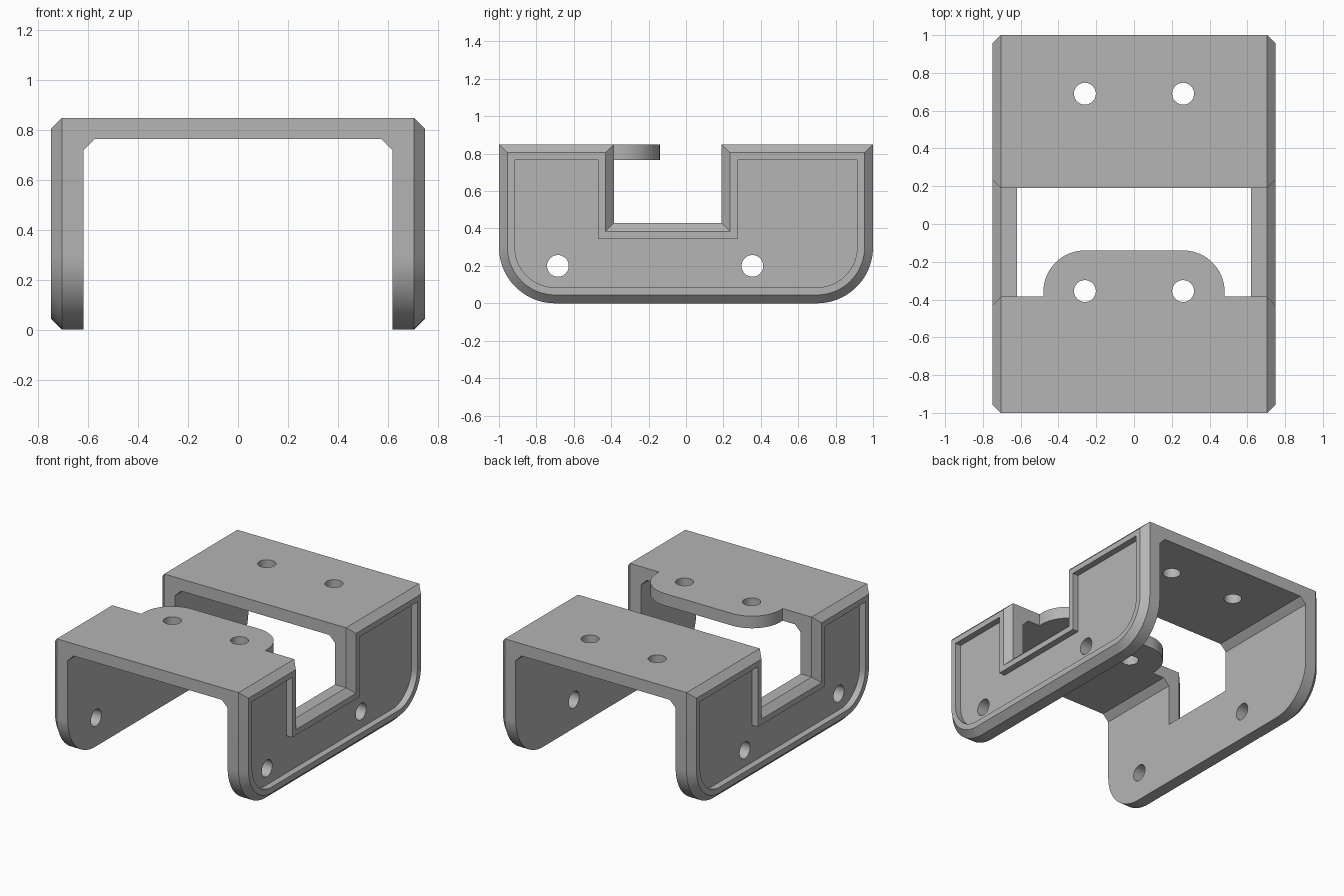
import bpy
import bmesh
from math import cos, sin, pi

if "Cube" in bpy.data.objects:
    bpy.data.objects.remove(bpy.data.objects["Cube"])

# Main dimensions
HALF_X, HALF_Y, TOP = 0.75, 1.0, 0.85
INNER_X, SHEET, BEVEL = 0.62, 0.085, 0.045
NOTCH_FRONT, NOTCH_REAR, NOTCH_Z = -0.385, 0.19, 0.43
CORNER, HOLE = 0.3, 0.058

grey = bpy.data.materials.new("plain grey")
grey.use_nodes = True
colour = (0.46, 0.46, 0.46, 1)
grey.diffuse_color = colour
grey.node_tree.nodes["Principled BSDF"].inputs["Base Color"].default_value = colour


def arc(cx, cy, r, start, end, steps=20):
    return [(cx + r * cos(start + (end - start) * i / steps),
             cy + r * sin(start + (end - start) * i / steps)) for i in range(steps + 1)]


def loft(name, loops):
    """Skin matching loops of points and cap both ends."""
    bm = bmesh.new()
    rings = [[bm.verts.new(p) for p in loop] for loop in loops]
    for a, b in zip(rings, rings[1:]):
        for i in range(len(a)):
            j = (i + 1) % len(a)
            bm.faces.new((a[i], a[j], b[j], b[i]))
    bm.faces.new(rings[0][::-1])
    bm.faces.new(rings[-1])
    bmesh.ops.recalc_face_normals(bm, faces=bm.faces)
    mesh = bpy.data.meshes.new(name)
    bm.to_mesh(mesh)
    bm.free()
    mesh.materials.append(grey)
    obj = bpy.data.objects.new(name, mesh)
    bpy.context.collection.objects.link(obj)
    return obj


def side_outline(d):
    """Side panel outline (y, z), inset by d."""
    r = CORNER - d
    return (arc(CORNER - HALF_Y, CORNER, r, pi, 1.5 * pi)
            + arc(HALF_Y - CORNER, CORNER, r, 1.5 * pi, 2 * pi)
            + [(HALF_Y - d, TOP - d), (NOTCH_REAR + d, TOP - d),
               (NOTCH_REAR + d, NOTCH_Z - d), (NOTCH_FRONT - d, NOTCH_Z - d),
               (NOTCH_FRONT - d, TOP - d), (d - HALF_Y, TOP - d)])


def side_panel(name, s):
    """Bevelled panel with a raised rim around a recessed outer face."""
    floor = HALF_X - BEVEL
    steps = [(INNER_X, 0), (floor, 0), (HALF_X, BEVEL), (HALF_X, SHEET), (floor, SHEET)]
    return loft(name, [[(s * x, y, z) for y, z in side_outline(d)] for x, d in steps])


def top_plate(name, y0, y1):
    """Top sheet with sloped gussets that run into the side panels."""
    under, wall = TOP - SHEET, INNER_X + 0.04
    half = [(wall, TOP), (wall, under - BEVEL), (INNER_X, under - BEVEL),
            (INNER_X - BEVEL, under)]
    profile = half + [(-x, z) for x, z in reversed(half)]
    return loft(name, [[(x, y, z) for x, z in profile] for y in (y0, y1)])


def rounded_tab():
    """Tongue reaching from the front plate over the notch."""
    r, half, tip = 0.22, 0.48, -0.14
    outline = ([(half, NOTCH_FRONT - 0.1)] + arc(half - r, tip - r, r, 0, pi / 2)
               + arc(r - half, tip - r, r, pi / 2, pi) + [(-half, NOTCH_FRONT - 0.1)])
    return loft("tab", [[(x, y, z) for x, y in outline] for z in (TOP - SHEET, TOP)])


def combine(body, part, operation):
    mod = body.modifiers.new(part.name, 'BOOLEAN')
    mod.operation, mod.object, mod.solver = operation, part, 'EXACT'
    bpy.context.view_layer.objects.active = body
    bpy.ops.object.modifier_apply(modifier=mod.name)
    bpy.data.objects.remove(part)


# Body: two side panels joined by front and rear top plates
bracket = side_panel("bracket", 1)
for part in (top_plate("front_top_plate", -HALF_Y, NOTCH_FRONT),
             top_plate("rear_top_plate", NOTCH_REAR, HALF_Y),
             side_panel("right_side_panel", -1), rounded_tab()):
    combine(bracket, part, 'UNION')

# Screw holes through the top plates and through both side panels
for y in (-0.355, 0.69):
    for x in (-0.26, 0.26):
        ring = arc(x, y, HOLE, 0, 2 * pi, 32)[:-1]
        combine(bracket, loft("top_hole", [[(a, b, z) for a, b in ring]
                                           for z in (0.6, 1)]), 'DIFFERENCE')
for y in (-0.685, 0.355):
    ring = arc(y, 0.2, HOLE, 0, 2 * pi, 32)[:-1]
    combine(bracket, loft("side_hole", [[(x, a, b) for a, b in ring]
                                        for x in (-1, 1)]), 'DIFFERENCE')

# Merge coplanar faces left by the joins, then smooth the curved parts
bm = bmesh.new()
bm.from_mesh(bracket.data)
bmesh.ops.remove_doubles(bm, verts=bm.verts, dist=0.0001)
bmesh.ops.dissolve_limit(bm, angle_limit=0.005, verts=bm.verts, edges=bm.edges)
bm.to_mesh(bracket.data)
bm.free()
bpy.ops.object.select_all(action='DESELECT')
bracket.select_set(True)
bpy.context.view_layer.objects.active = bracket
bpy.ops.object.shade_smooth_by_angle(angle=pi / 6)
